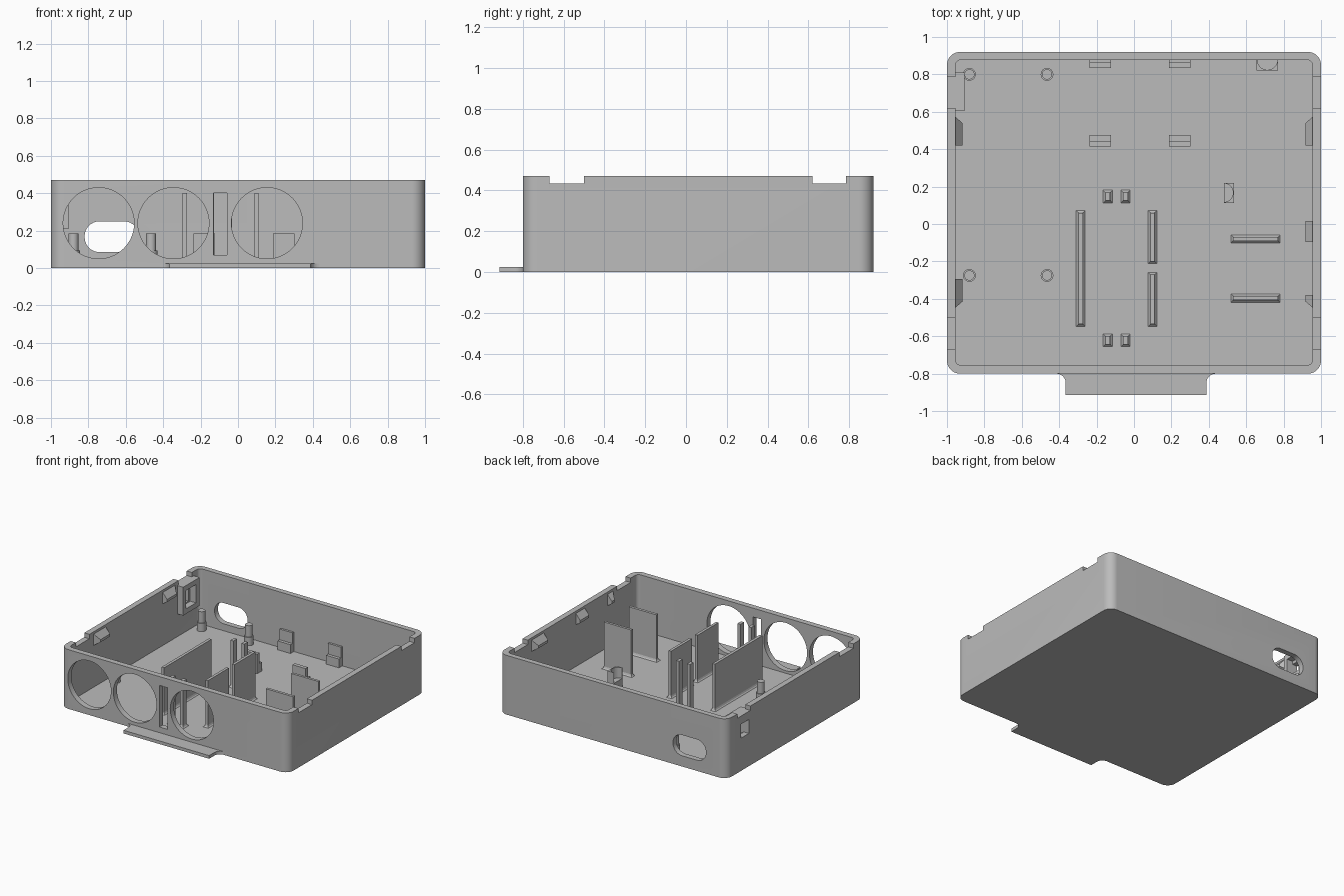
import bpy, bmesh, math
from mathutils import Vector, Matrix

if "Cube" in bpy.data.objects:
    bpy.data.objects.remove(bpy.data.objects["Cube"])

grey = bpy.data.materials.new("plain grey")
grey.use_nodes = True
colour = (0.5, 0.5, 0.5, 1)
grey.diffuse_color = colour
grey.node_tree.nodes["Principled BSDF"].inputs["Base Color"].default_value = colour

FLOOR, TOP = 0.03, 0.47
WALL = 0.955          # inner face of the side walls
BACK = 0.877          # inner face of the back wall


def finish(name, bm):
    bmesh.ops.recalc_face_normals(bm, faces=bm.faces)
    mesh = bpy.data.meshes.new(name)
    bm.to_mesh(mesh)
    bm.free()
    mesh.materials.append(grey)
    ob = bpy.data.objects.new(name, mesh)
    bpy.context.collection.objects.link(ob)
    return ob


def prism(name, outline, low, high, axis="z"):
    """Extrude a 2D outline along an axis."""
    place = {"x": lambda a, b, h: (h, a, b),
             "y": lambda a, b, h: (a, h, b),
             "z": lambda a, b, h: (a, b, h)}[axis]
    bm = bmesh.new()
    ends = [[bm.verts.new(place(a, b, h)) for a, b in outline] for h in (low, high)]
    for ring in ends:
        bm.faces.new(ring)
    n = len(outline)
    for i in range(n):
        j = (i + 1) % n
        bm.faces.new((ends[0][i], ends[0][j], ends[1][j], ends[1][i]))
    return finish(name, bm)


def arc(cx, cy, r, start, end, steps=10):
    angles = [math.radians(start + (end - start) * i / steps) for i in range(steps + 1)]
    return [(cx + r * math.cos(t), cy + r * math.sin(t)) for t in angles]


def rounded(x0, x1, y0, y1, r):
    return (arc(x1 - r, y1 - r, r, 0, 90) + arc(x0 + r, y1 - r, r, 90, 180)
            + arc(x0 + r, y0 + r, r, 180, 270) + arc(x1 - r, y0 + r, r, 270, 360))


def circle(cx, cy, r, steps=48):
    return arc(cx, cy, r, 0, 360, steps)[:-1]


def box(name, x0, x1, y0, y1, z0, z1):
    return prism(name, [(x0, y0), (x1, y0), (x1, y1), (x0, y1)], z0, z1)


def cut(ob, *cutters):
    for cutter in cutters:
        mod = ob.modifiers.new("cut", "BOOLEAN")
        mod.operation, mod.solver, mod.object = "DIFFERENCE", "EXACT", cutter
        bpy.context.view_layer.objects.active = ob
        bpy.ops.object.modifier_apply(modifier=mod.name)
        bpy.data.objects.remove(cutter)


def smooth(ob):
    bpy.ops.object.select_all(action="DESELECT")
    ob.select_set(True)
    bpy.context.view_layer.objects.active = ob
    bpy.ops.object.shade_smooth_by_angle(angle=math.radians(30))


# Tray with hollow inside
tray = prism("tray", rounded(-1, 1, -0.8, 0.92, 0.07), 0, TOP)
cut(tray, prism("hollow", rounded(-WALL, WALL, -0.755, BACK, 0.03), FLOOR, 1))

# Front openings: three round holes and a slot
for x in (-0.745, -0.345, 0.155):
    cut(tray, prism("hole", circle(x, 0.24, 0.19), -0.9, -0.7, "y"))
cut(tray, box("slot", -0.13, -0.06, -0.9, -0.7, 0.07, 0.4))

# Back cable opening and side window
cut(tray, prism("cable_hole", rounded(-0.82, -0.53, 0.085, 0.25, 0.08), 0.8, 1, "y"))
cut(tray, box("window", -1.1, -0.9, 0.64, 0.74, 0.26, 0.37))

# Rim notches through both side walls
for y0, y1 in ((-0.67, -0.5), (0.62, 0.785)):
    cut(tray, box("notch", -1.1, 1.1, y0, y1, 0.435, 0.6))
smooth(tray)

# Front tab with concave roots
tab = prism("front_tab", [(-0.365, -0.915), (0.387, -0.915)]
            + arc(0.437, -0.85, 0.05, 180, 90, 6)
            + [(0.437, -0.79), (-0.415, -0.79)]
            + arc(-0.415, -0.85, 0.05, 90, 0, 6), 0, 0.025)
smooth(tab)

# Frame around the side window
frame = box("window_frame", -WALL - 0.005, -0.905, 0.605, 0.81, 0.21, 0.435)
cut(frame, box("frame_gap", -0.99, -0.8, 0.64, 0.765, 0.25, 0.395))

# Stepped pegs
for i, x in enumerate((-0.88, -0.465)):
    for j, y in enumerate((0.8, -0.275)):
        for part, r, z0, z1 in (("base", 0.034, FLOOR - 0.005, 0.095),
                                ("pin", 0.027, 0.09, 0.185)):
            smooth(prism(f"peg_{part}_{i}{j}", circle(x, y, r, 24), z0, z1))


# Upright plates and posts with flared feet
def upright(name, x0, x1, y0, y1, high=0.4, flare=0.014):
    bm = bmesh.new()
    rings = []
    for grow, z in ((flare, FLOOR - 0.002), (flare * 0.3, FLOOR + flare * 0.5),
                    (0, FLOOR + flare * 1.3), (0, high)):
        a, b, c, d = x0 - grow, x1 + grow, y0 - grow, y1 + grow
        rings.append([bm.verts.new((x, y, z)) for x, y in ((a, c), (b, c), (b, d), (a, d))])
    bm.faces.new(rings[0])
    bm.faces.new(rings[-1])
    for low, up in zip(rings, rings[1:]):
        for i in range(4):
            j = (i + 1) % 4
            bm.faces.new((low[i], low[j], up[j], up[i]))
    return finish(name, bm)


upright("long_divider", -0.297, -0.274, -0.535, 0.06)
upright("rear_divider", 0.088, 0.11, -0.2, 0.06)
upright("front_divider", 0.088, 0.11, -0.535, -0.27)
upright("cross_plate_rear", 0.53, 0.77, -0.09, -0.07)
upright("cross_plate_front", 0.53, 0.77, -0.407, -0.385)
for i, x in enumerate((-0.14, -0.045)):
    for j, y in enumerate((0.147, -0.622)):
        upright(f"thin_post_{i}{j}", x - 0.013, x + 0.013, y - 0.022, y + 0.022)

# Board holders: a tall lip with a lower ledge, in facing pairs
for i, x in enumerate((-0.18, 0.245)):
    for name, lip, step, edge in (("rear", 0.88, 0.86, 0.835), ("inner", 0.415, 0.445, 0.475)):
        prism(f"{name}_holder_{i}", [(lip, FLOOR - 0.005), (lip, 0.185), (step, 0.185),
                                     (step, 0.1), (edge, 0.1), (edge, FLOOR - 0.005)],
              x - 0.057, x + 0.057, "x")

# Rests with half-round pockets
wall_rest = box("wall_rest", 0.655, 0.77, 0.82, 0.88, FLOOR - 0.005, 0.185)
cut(wall_rest, prism("pocket", circle(0.713, 0.878, 0.054, 32), 0.1, 0.3))
floor_rest = box("floor_rest", 0.48, 0.535, 0.113, 0.22, FLOOR - 0.005, 0.185)
cut(floor_rest, prism("pocket", circle(0.48, 0.167, 0.05, 32), 0.1, 0.3))


# Wedge catches below the rim, with optional slanted ends
def catch(name, side, y0, y1, slant0=0, slant1=0):
    bm = bmesh.new()
    wall, tip = side * (WALL + 0.003), side * 0.917
    for x, z, a, b in ((wall, 0.455, y0, y1), (wall, 0.36, y0, y1),
                       (tip, 0.385, y0 + slant0, y1 - slant1),
                       (tip, 0.405, y0 + slant0, y1 - slant1)):
        bm.verts.new((x, a, z))
        bm.verts.new((x, b, z))
    bmesh.ops.convex_hull(bm, input=bm.verts)
    return finish(name, bm)


catch("catch_right_rear", -1, 0.42, 0.575, slant1=0.035)
catch("catch_right_front", -1, -0.45, -0.295, slant0=0.035)
catch("catch_left_rear", 1, 0.42, 0.575, slant1=0.035)
catch("catch_left_middle", 1, -0.095, 0.017)
catch("catch_left_front", 1, -0.45, -0.38, slant0=0.035)
